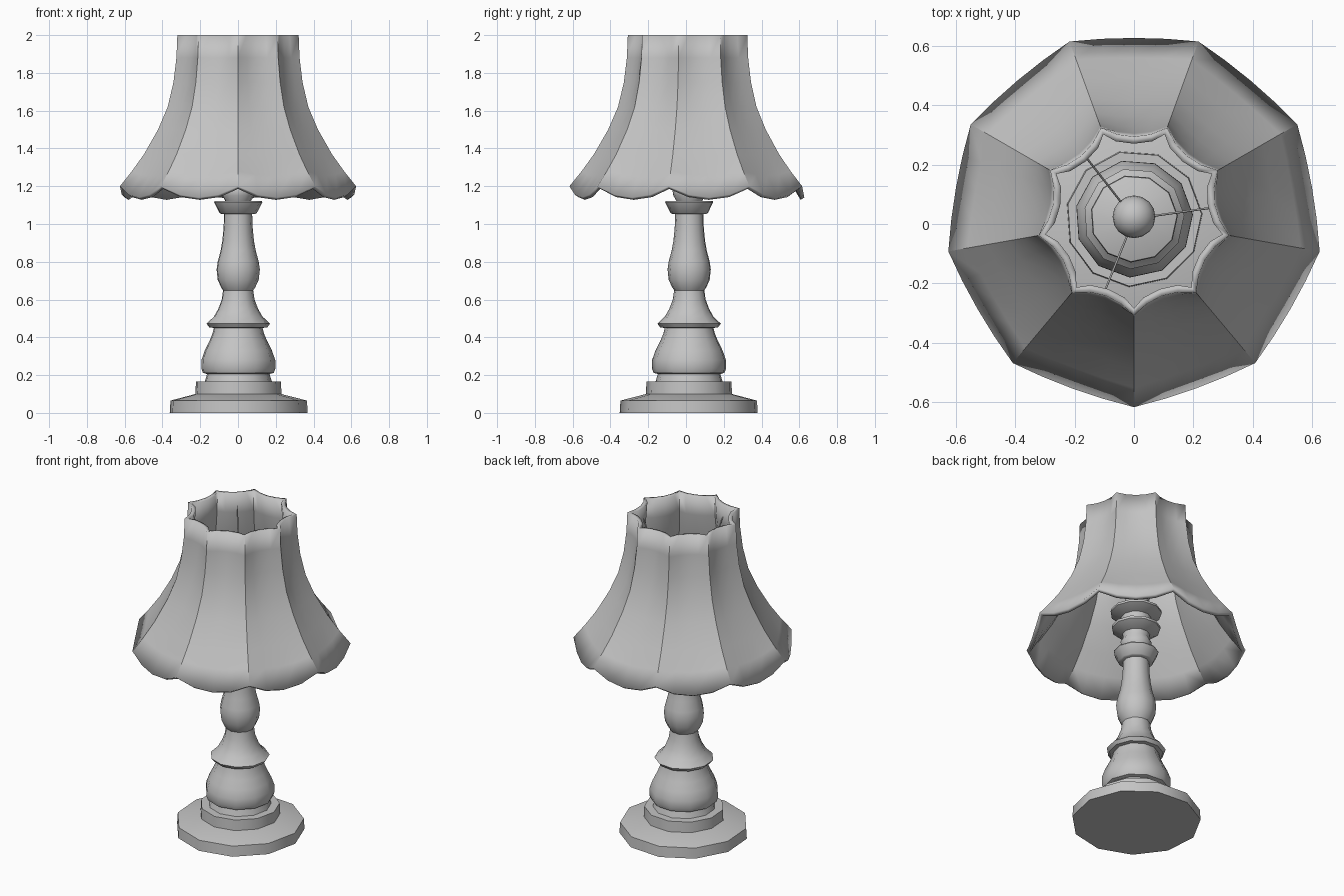
import bpy, bmesh
from math import sin, cos, pi, radians
from mathutils import Vector

cube = bpy.data.objects.get("Cube")
if cube:
    bpy.data.objects.remove(cube)

CENTRE_Y = 0.018
SIDES = 11
PANELS = 9
STEPS = 4  # segments across one shade panel

grey = bpy.data.materials.new("plain grey")
grey.use_nodes = True
grey.diffuse_color = (0.55, 0.55, 0.55, 1)
grey.node_tree.nodes["Principled BSDF"].inputs["Base Color"].default_value = grey.diffuse_color


def finish(bm, name, angle=40):
    """Turn a bmesh into a smooth-shaded object that keeps its hard edges."""
    mesh = bpy.data.meshes.new(name)
    bm.to_mesh(mesh)
    bm.free()
    mesh.materials.append(grey)
    obj = bpy.data.objects.new(name, mesh)
    obj.location.y = CENTRE_Y
    bpy.context.collection.objects.link(obj)
    bpy.ops.object.select_all(action='DESELECT')
    obj.select_set(True)
    bpy.context.view_layer.objects.active = obj
    bpy.ops.object.shade_smooth_by_angle(angle=radians(angle))
    return obj


def loft(bm, rings):
    """Skin closed rings of points, listed from bottom to top."""
    rows = [[bm.verts.new(p) for p in ring] for ring in rings]
    n = len(rows[0])
    for low, high in zip(rows, rows[1:]):
        for i in range(n):
            j = (i + 1) % n
            bm.faces.new((low[i], low[j], high[j], high[i]))
    return rows


def turned(name, profile):
    """Lathe a (radius, height) profile and close both ends."""
    bm = bmesh.new()
    angles = [radians(4) + 2 * pi * i / SIDES for i in range(SIDES)]
    rows = loft(bm, [[(r * cos(a), r * sin(a), z) for a in angles] for r, z in profile])
    bm.faces.new(rows[0][::-1])
    bm.faces.new(rows[-1])
    return finish(bm, name)


# Foot and stepped collar
turned("base_plate", [(.37, 0), (.366, .065), (.23, .1)])
turned("base_collar", [(.231, .095), (.228, .165), (.18, .165), (.167, .207)])

# Turned column
turned("lower_body", [(.165, .205), (.19, .212), (.199, .235), (.198, .28), (.18, .33),
                      (.155, .38), (.138, .42), (.128, .46)])
turned("column_skirt", [(.13, .45), (.155, .452), (.17, .472), (.13, .51), (.107, .55),
                        (.088, .6), (.08, .655)])
turned("column_baluster", [(.08, .648), (.092, .665), (.11, .705), (.116, .76), (.11, .8),
                           (.094, .86), (.085, .91), (.078, .98), (.075, 1.06)])
turned("column_flare", [(.09, 1.053), (.1, 1.058), (.129, 1.115), (.127, 1.121), (.06, 1.121)])

# Socket rings under the shade
turned("socket_neck", [(.065, 1.115), (.085, 1.15), (.09, 1.18), (.075, 1.21), (.08, 1.24)])
turned("socket_ring", [(.08, 1.235), (.14, 1.27), (.14, 1.285), (.09, 1.3), (.085, 1.36)])
turned("socket_cup", [(.085, 1.345), (.148, 1.375), (.145, 1.39), (.06, 1.42)])

# Round knob on the socket
bm = bmesh.new()
bmesh.ops.create_uvsphere(bm, u_segments=16, v_segments=10, radius=.072)
bmesh.ops.translate(bm, verts=bm.verts, vec=(0, .006, 1.44))
finish(bm, "socket_knob")

# Three wires that carry the shade
for k in range(3):
    turn = radians(8 + 120 * k)
    foot = Vector((.05 * cos(turn), .05 * sin(turn), 1.4))
    tip = Vector((.275 * cos(turn), .275 * sin(turn), 1.95))
    span = tip - foot
    bm = bmesh.new()
    bmesh.ops.create_cone(bm, cap_ends=True, segments=6, radius1=.004, radius2=.004,
                          depth=span.length)
    bmesh.ops.transform(bm, verts=bm.verts,
                        matrix=span.to_track_quat('Z', 'Y').to_matrix().to_4x4())
    bmesh.ops.translate(bm, verts=bm.verts, vec=(foot + tip) / 2)
    finish(bm, f"shade_wire_{k + 1}", 70)


# Bell shade: hollow panels between ribs, with a scalloped hem
def shade_ring(radius, z, bulge, drop):
    points = []
    for p in range(PANELS):
        a, b = (-pi / 2 + 2 * pi * (p + s) / PANELS for s in (0, 1))
        start, end = Vector((cos(a), sin(a), 0)), Vector((cos(b), sin(b), 0))
        out = (start + end).normalized()
        for s in range(STEPS):
            u = s / STEPS
            arch = 4 * u * (1 - u)
            point = start.lerp(end, u) * radius + out * bulge * arch
            point.z = z - drop * arch
            points.append(point)
    return points


ribs = [(.635, 1.2), (.57, 1.28), (.505, 1.37), (.43, 1.5), (.378, 1.62), (.347, 1.75),
        (.331, 1.88), (.326, 2)]
bm = bmesh.new()
rings = []
for i, (r, z) in enumerate(ribs):
    t = i / (len(ribs) - 1)
    rings.append(shade_ring(r, z, .012 - .042 * t, .06 * (1 - t) ** 6))
rows = loft(bm, rings)
shade = finish(bm, "lamp_shade")

# Keep the ribs crisp, then thicken the cloth inwards
for edge in shade.data.edges:
    a, b = edge.vertices
    if a % STEPS == 0 and abs(a - b) == PANELS * STEPS:
        edge.use_edge_sharp = True
cloth = shade.modifiers.new("cloth thickness", 'SOLIDIFY')
cloth.thickness = .024
cloth.offset = -1
